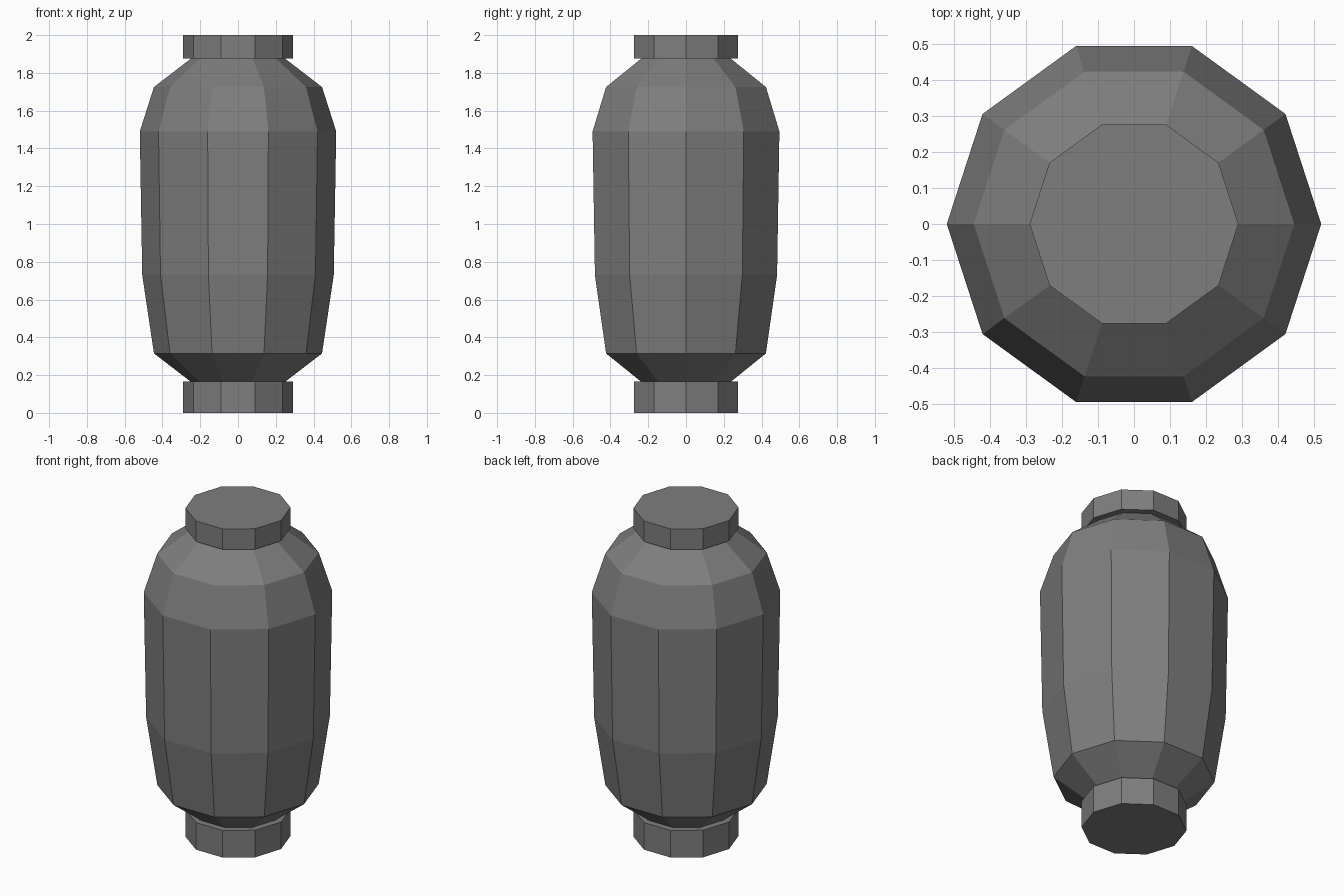
import bpy
import bmesh
from math import cos, sin, tau

cube = bpy.data.objects.get("Cube")
if cube:
    bpy.data.objects.remove(cube, do_unlink=True)

SIDES = 10

grey = bpy.data.materials.new("dark grey")
grey.use_nodes = True
colour = (0.21, 0.21, 0.21, 1)
grey.diffuse_color = colour
grey.node_tree.nodes["Principled BSDF"].inputs["Base Color"].default_value = colour


def lathe(name, profile):
    """Closed, flat-faced solid from (radius, height) rings, bottom to top."""
    bm = bmesh.new()
    rings = [[bm.verts.new((r * cos(tau * i / SIDES), r * sin(tau * i / SIDES), z))
              for i in range(SIDES)] for r, z in profile]
    for low, high in zip(rings, rings[1:]):
        for i in range(SIDES):
            j = (i + 1) % SIDES
            bm.faces.new((low[i], low[j], high[j], high[i]))
    bm.faces.new(rings[0][::-1])
    bm.faces.new(rings[-1])
    mesh = bpy.data.meshes.new(name)
    bm.to_mesh(mesh)
    bm.free()
    mesh.materials.append(grey)
    obj = bpy.data.objects.new(name, mesh)
    bpy.context.collection.objects.link(obj)
    return obj


# Barrel-shaped body, narrowing to a neck at both ends
lathe("body", [(0.25, 0.165), (0.445, 0.315), (0.507, 0.73),
               (0.52, 1.49), (0.445, 1.725), (0.25, 1.875)])

# End caps
lathe("bottom_cap", [(0.29, 0), (0.29, 0.165)])
lathe("top_cap", [(0.29, 1.875), (0.29, 2)])
